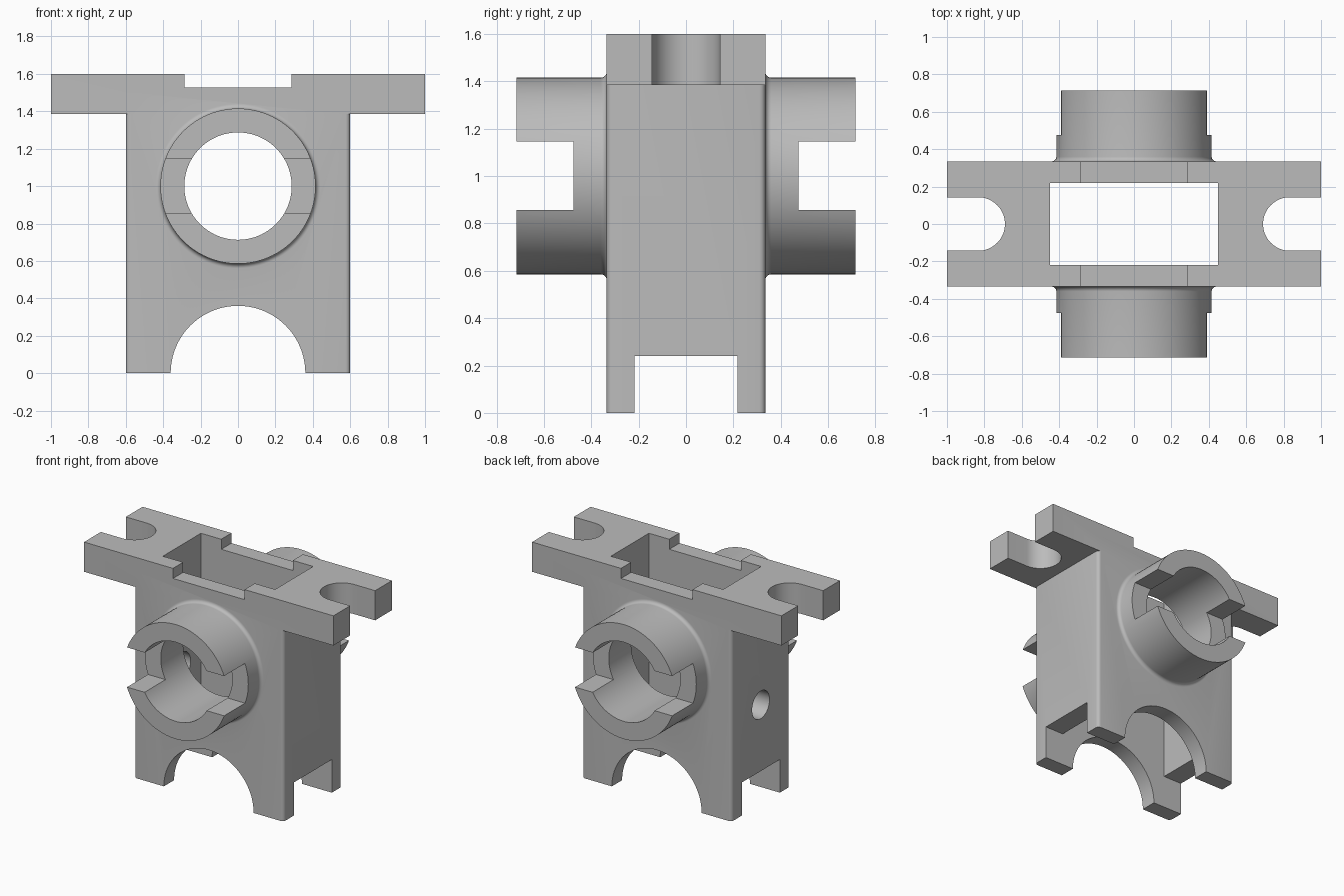
import bpy, bmesh, math
from mathutils import Vector, Matrix

cube = bpy.data.objects.get("Cube")
if cube:
    bpy.data.objects.remove(cube)

grey = bpy.data.materials.new("plain grey")
grey.use_nodes = True
colour = (0.5, 0.5, 0.5, 1)
grey.diffuse_color = colour
grey.node_tree.nodes["Principled BSDF"].inputs["Base Color"].default_value = colour

BORE_Z = 1.0


def finish(name, bm):
    bmesh.ops.recalc_face_normals(bm, faces=bm.faces)
    mesh = bpy.data.meshes.new(name)
    bm.to_mesh(mesh)
    bm.free()
    mesh.materials.append(grey)
    ob = bpy.data.objects.new(name, mesh)
    bpy.context.collection.objects.link(ob)
    return ob


def box(name, x, y, z, round_edges=0):
    """Box from (low, high) ranges, optionally with rounded upright edges."""
    bm = bmesh.new()
    bmesh.ops.create_cube(bm, size=1)
    for v in bm.verts:
        v.co = [r[0] if c < 0 else r[1] for c, r in zip(v.co, (x, y, z))]
    if round_edges:
        upright = [e for e in bm.edges
                   if abs(e.verts[0].co.z - e.verts[1].co.z) > 0.1]
        bmesh.ops.bevel(bm, geom=upright, offset=round_edges, segments=4,
                        profile=0.5, affect='EDGES')
    return finish(name, bm)


def lathe(name, profile, z, steps=96):
    """Solid turned about the y direction at height z; profile is (radius, y)."""
    bm = bmesh.new()
    rings = []
    for r, y in profile:
        rings.append([bm.verts.new((r * math.cos(a), y, z + r * math.sin(a)))
                      for a in (math.tau * i / steps for i in range(steps))])
    for a, b in zip(rings, rings[1:]):
        for i in range(steps):
            j = (i + 1) % steps
            bm.faces.new((a[i], a[j], b[j], b[i]))
    bm.faces.new(rings[0])
    bm.faces.new(rings[-1])
    return finish(name, bm)


def slot(name, side):
    """Round-ended slot cutter, open at the end of the flange."""
    bm = bmesh.new()
    r, cx = 0.143, 0.833
    pts = [(1.2, r), (1.2, -r)]
    for i in range(33):
        a = -math.pi / 2 - math.pi * i / 32
        pts.append((cx + r * math.cos(a), r * math.sin(a)))
    face = bm.faces.new([bm.verts.new((side * x, y, 1.2)) for x, y in pts])
    top = bmesh.ops.extrude_face_region(bm, geom=[face])["geom"]
    bmesh.ops.translate(bm, vec=(0, 0, 0.6),
                        verts=[v for v in top if isinstance(v, bmesh.types.BMVert)])
    return finish(name, bm)


def combine(target, tool, operation):
    mod = target.modifiers.new(tool.name, 'BOOLEAN')
    mod.operation = operation
    mod.solver = 'EXACT'
    mod.object = tool
    bpy.context.view_layer.objects.active = target
    bpy.ops.object.modifier_apply(modifier=mod.name)
    bpy.data.objects.remove(tool)


# Body, top flange and the cross tube with its base fillets
housing = box("housing", (-0.6, 0.6), (-0.335, 0.335), (0, 1.5), 0.025)
combine(housing, box("flange", (-1, 1), (-0.335, 0.335), (1.385, 1.6)), 'UNION')

R, F, WALL = 0.415, 0.025, 0.335
half = [(R + F, 0.3)]
for i in range(7):
    a = math.pi / 2 * i / 6
    half.append((R + F - F * math.sin(a), WALL + F - F * math.cos(a)))
half.append((R, 0.715))
profile = [(r, -y) for r, y in reversed(half)] + half
combine(housing, lathe("tube", profile, BORE_Z), 'UNION')

# Inner shaft, bore, lower arch, leg gap and top recess
cuts = [
    box("shaft", (-0.45, 0.45), (-0.218, 0.218), (-0.2, 1.8)),
    lathe("bore", [(0.287, -1), (0.287, 1)], BORE_Z),
    lathe("arch", [(0.36, -1), (0.36, 1)], 0),
    box("leg_gap", (-0.8, 0.8), (-0.218, 0.218), (-0.2, 0.24)),
    box("top_recess", (-0.287, 0.287), (-0.6, 0.6), (1.527, 1.8)),
]

# Flange slots and tube end notches
for side in (-1, 1):
    cuts.append(slot("flange_slot", side))
    y = sorted((side * 0.475, side * 0.9))
    cuts.append(box("tube_notch", (-0.6, 0.6), y, (0.857, 1.145)))

# Small round hole in one side wall only
hole = lathe("side_hole", [(0.1, -0.2), (0.1, 0.2)], 0, 48)
hole.data.transform(Matrix.Translation((-0.525, 0, 0.72))
                    @ Matrix.Rotation(math.pi / 2, 4, 'Z'))
cuts.append(hole)

for cutter in cuts:
    combine(housing, cutter, 'DIFFERENCE')

# Smooth curved walls, sharp corners
bpy.ops.object.select_all(action='DESELECT')
housing.select_set(True)
bpy.context.view_layer.objects.active = housing
bpy.ops.object.shade_smooth_by_angle(angle=math.radians(30))
